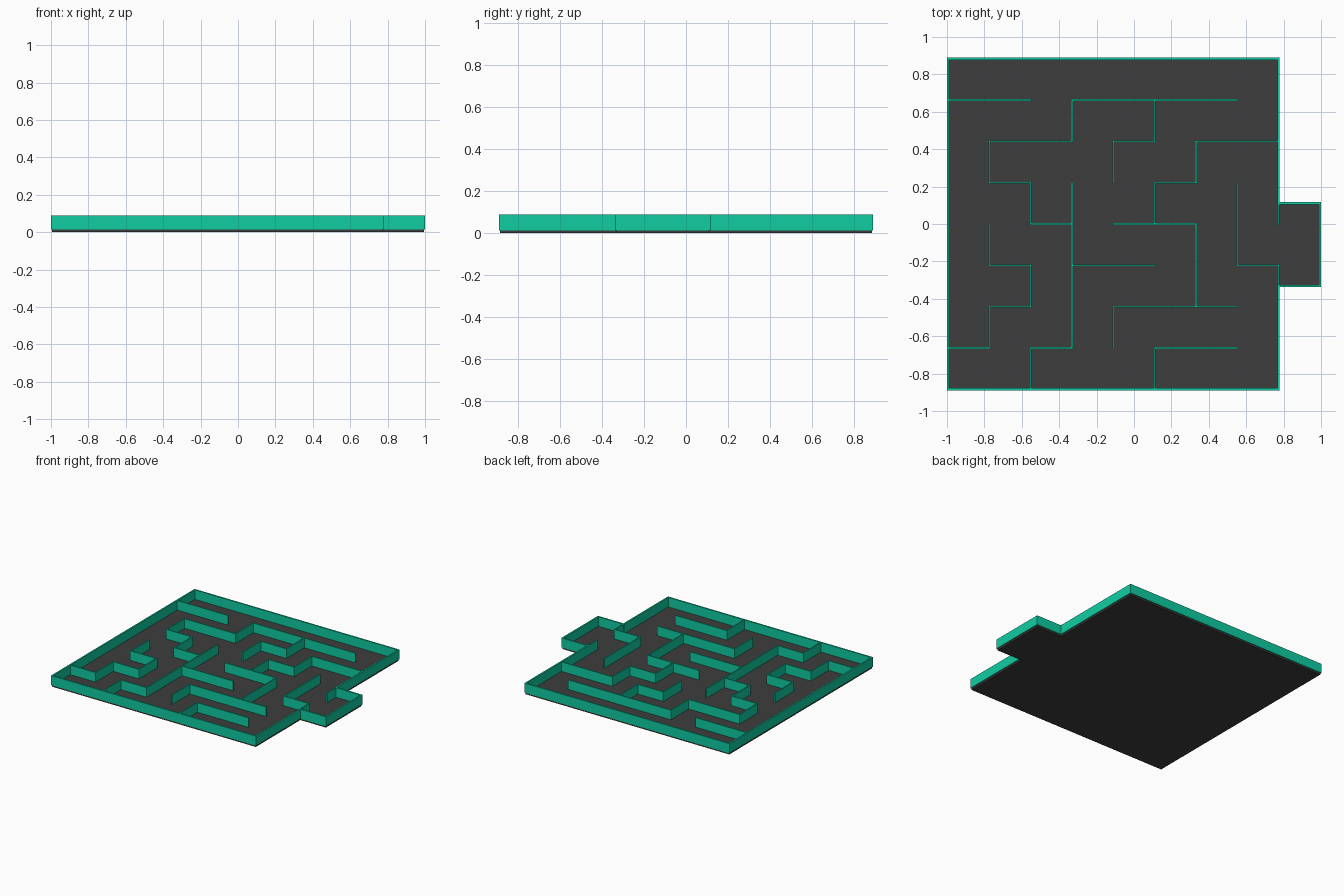
import bpy, bmesh

if "Cube" in bpy.data.objects:
    bpy.data.objects.remove(bpy.data.objects["Cube"])

C = 1.988 / 9            # maze cell size
X0, Y0 = -0.994, -4 * C  # lower-left grid corner
FLOOR, TOP = 0.0135, 0.088
OUTER, INNER = 0.012, 0.009


def material(name, rgb):
    m = bpy.data.materials.new(name)
    m.diffuse_color = (*rgb, 1)
    m.use_nodes = True
    m.node_tree.nodes["Principled BSDF"].inputs["Base Color"].default_value = m.diffuse_color
    return m


def pt(i, j):
    return X0 + i * C, Y0 + j * C


def make_object(name, bm, mat):
    bmesh.ops.recalc_face_normals(bm, faces=bm.faces)
    me = bpy.data.meshes.new(name)
    bm.to_mesh(me)
    bm.free()
    me.materials.append(mat)
    ob = bpy.data.objects.new(name, me)
    bpy.context.collection.objects.link(ob)
    return ob


def prism(bm, points, z0, z1):
    face = bm.faces.new([bm.verts.new((x, y, z0)) for x, y in points])
    ext = bmesh.ops.extrude_face_region(bm, geom=[face], use_keep_orig=True)
    verts = [g for g in ext["geom"] if isinstance(g, bmesh.types.BMVert)]
    bmesh.ops.translate(bm, verts=verts, vec=(0, 0, z1 - z0))


def walls(name, paths, thick, mat):
    """Axis-aligned wall runs along grid paths, square ends."""
    bm = bmesh.new()
    h = thick / 2
    for path in paths:
        for a, b in zip(path, path[1:]):
            (ax, ay), (bx, by) = pt(*a), pt(*b)
            x0, x1 = min(ax, bx) - h, max(ax, bx) + h
            y0, y1 = min(ay, by) - h, max(ay, by) + h
            prism(bm, [(x0, y0), (x1, y0), (x1, y1), (x0, y1)], FLOOR, TOP)
    return make_object(name, bm, mat)


dark = material("dark_grey", (0.047, 0.047, 0.047))
green = material("teal", (0.005, 0.61, 0.36))

# Outline: square maze with a small chamber on the right
outline = [(0, 0), (8, 0), (8, 2.5), (9, 2.5), (9, 4.5), (8, 4.5), (8, 8), (0, 8)]

# Floor slab
bm = bmesh.new()
prism(bm, [pt(*p) for p in outline], 0, FLOOR)
make_object("floor", bm, dark)

# Perimeter wall
walls("outer_wall", [outline + outline[:1]], OUTER, green)

# Inner maze walls as grid paths
inner = [
    [(0, 7), (2, 7)],
    [(7, 7), (3, 7), (3, 6), (1, 6), (1, 5), (2, 5), (2, 4), (3, 4)],
    [(3, 5), (3, 1), (2, 1), (2, 0)],
    [(5, 7), (5, 6), (4, 6), (4, 5)],
    [(8, 6), (6, 6), (6, 5), (5, 5), (5, 4)],
    [(4, 4), (6, 4), (6, 2)],
    [(7, 2), (4, 2), (4, 1)],
    [(3, 3), (5, 3)],
    [(7, 5), (7, 3), (8, 3), (8, 2.5)],
    [(8, 4.5), (8, 4)],
    [(1, 4), (1, 3), (2, 3), (2, 2), (1, 2), (1, 1), (0, 1)],
    [(5, 0), (5, 1), (7, 1)],
]
walls("inner_walls", inner, INNER, green)
